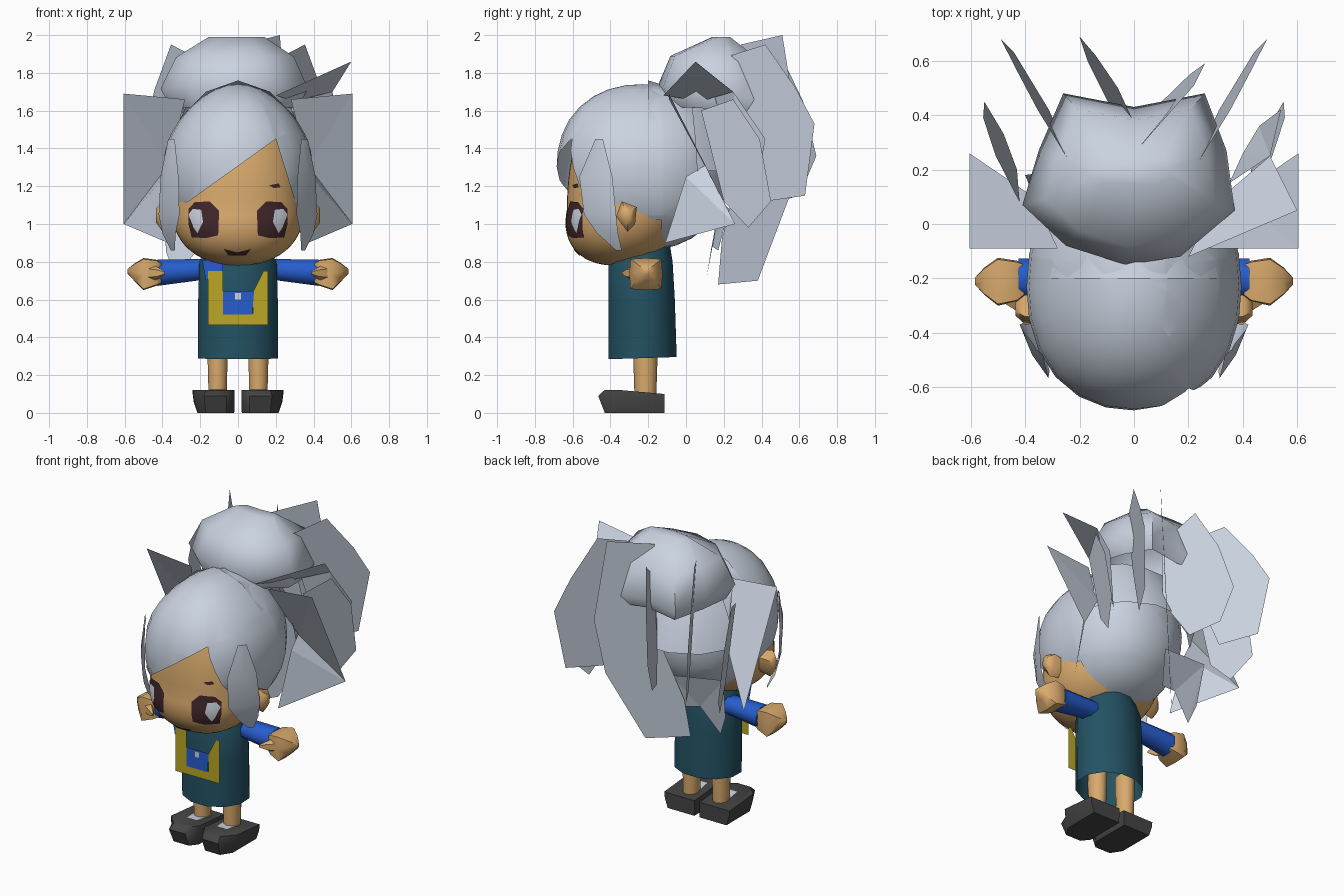
import bpy, bmesh, math
from mathutils import Vector

if "Cube" in bpy.data.objects:
    bpy.data.objects.remove(bpy.data.objects["Cube"])


def mat(name, r, g, b):
    m = bpy.data.materials.new(name)
    m.diffuse_color = (r, g, b, 1)
    m.use_nodes = True
    m.node_tree.nodes["Principled BSDF"].inputs["Base Color"].default_value = m.diffuse_color
    return m


HAIR = mat("silver_hair", .59, .65, .75)
SKIN = mat("tan_skin", .69, .40, .15)
TEAL = mat("teal_cloth", .017, .085, .125)
BLUE = mat("blue_cloth", .02, .11, .62)
GOLD = mat("gold_cloth", .50, .39, .018)
SHOE = mat("dark_leather", .06, .06, .06)
BROWN = mat("dark_brown", .055, .02, .024)
WHITE = mat("pale_grey", .62, .67, .75)


def finish(name, bm, material, smooth=True, fix=True):
    if fix:
        bmesh.ops.recalc_face_normals(bm, faces=bm.faces)
    me = bpy.data.meshes.new(name)
    bm.to_mesh(me)
    bm.free()
    me.materials.append(material)
    ob = bpy.data.objects.new(name, me)
    bpy.context.collection.objects.link(ob)
    if smooth:
        bpy.ops.object.select_all(action='DESELECT')
        ob.select_set(True)
        bpy.context.view_layer.objects.active = ob
        bpy.ops.object.shade_smooth_by_angle(angle=math.radians(55))
    return ob


def blob(c, r, p, seg, rings):
    """Rounded ellipsoid; p above 2 makes it boxier."""
    bm = bmesh.new()
    bmesh.ops.create_uvsphere(bm, u_segments=seg, v_segments=rings, radius=1)
    for v in bm.verts:
        n = sum(abs(k) ** p for k in v.co) ** (1 / p)
        v.co = Vector(c[i] + r[i] * v.co[i] / n for i in range(3))
    return bm


def loft(name, rings, material, caps=(True, True), closed=True):
    """Skin a list of rings (or open rows) of equal length."""
    bm = bmesh.new()
    rows = [[bm.verts.new(p) for p in ring] for ring in rings]
    n = len(rows[0])
    for a, b in zip(rows, rows[1:]):
        for i in range(n if closed else n - 1):
            j = (i + 1) % n
            bm.faces.new((a[i], a[j], b[j], b[i]))
    for cap, row in zip(caps, (rows[0], rows[-1])):
        if cap:
            bm.faces.new(row)
    return finish(name, bm, material)


def ring_z(x, y, z, rx, ry, n=12, slope=0):
    pts = []
    for i in range(n):
        a = 2 * math.pi * (i + .5) / n
        pts.append((x + rx * math.cos(a), y + ry * math.sin(a), z + slope * math.sin(a)))
    return pts


def ring_x(x, y, z, ry, rz, n=8, square=0):
    pts = []
    for i in range(n):
        a = 2 * math.pi * (i + (0 if square else .5)) / n
        c, s = math.cos(a), math.sin(a)
        k = max(abs(c), abs(s)) ** -square
        pts.append((x, y + ry * c * k, z + rz * s * k))
    return pts


def sheet(name, pts, material, s=1):
    """Thin polygon, optionally mirrored in x."""
    bm = bmesh.new()
    f = bm.faces.new([bm.verts.new((s * x, y, z)) for x, y, z in pts])
    if s < 0:
        f.normal_flip()
    bmesh.ops.triangulate(bm, faces=[f])
    return finish(name, bm, material, False, False)


def fin(name, x0, y0, k, lean, pts, s=1):
    """Upright hair blade given in y, z; x follows y and leans a little with z."""
    sheet(name, [(x0 + k * (y - y0) + lean * (z - 1.5), y, z) for y, z in pts], HAIR, s)


# head: tall above the eye line, short and pushed forward at the chin
FC, FR, FP, UP, DOWN, SHEAR = (0, -.31, 1.08), (.35, .32, 1), 2.2, .62, .30, .2
bm = blob(FC, FR, FP, 40, 28)
for v in bm.verts:
    d = v.co.z - FC[2]
    d *= UP if d > 0 else DOWN
    v.co.z = FC[2] + d
    v.co.y += SHEAR * min(0, d)
finish("head", bm, SKIN)


def face_y(x, z):
    d = z - FC[2]
    k = 1 - abs(x / FR[0]) ** FP - abs(d / (UP if d > 0 else DOWN)) ** FP
    return FC[1] - FR[1] * max(k, 0) ** (1 / FP) + SHEAR * min(0, d)


def decal(name, outline, material, lift):
    """Thin patch that follows the curve of the face."""
    cx = sum(p[0] for p in outline) / len(outline)
    cz = sum(p[1] for p in outline) / len(outline)
    fine = []
    for p, q in zip(outline, outline[1:] + outline[:1]):
        fine += [(p[0] + (q[0] - p[0]) * t / 3, p[1] + (q[1] - p[1]) * t / 3) for t in range(3)]
    bm = bmesh.new()
    rows = []
    for t in (.02, .25, .5, .75, 1):
        row = []
        for x, z in fine:
            px, pz = cx + (x - cx) * t, cz + (z - cz) * t
            row.append(bm.verts.new((px, face_y(px, pz) - lift, pz)))
        rows.append(row)
    n = len(fine)
    for a, b in zip(rows, rows[1:]):
        for i in range(n):
            j = (i + 1) % n
            bm.faces.new((a[i], a[j], b[j], b[i]))
    bm.faces.new(rows[0])
    bmesh.ops.recalc_face_normals(bm, faces=bm.faces)
    if sum(f.normal.y for f in bm.faces) > 0:
        bmesh.ops.reverse_faces(bm, faces=bm.faces)
    finish(name, bm, material, True, False)


# eyes, brow, mouth, ears
EAR = ((-.37, 1.04), (-.34, 1.12), (-.26, 1.09), (-.27, 1.0), (-.31, .96))
for s, side in ((1, "right"), (-1, "left")):
    decal("eye_" + side, [(s * x, z) for x, z in (
        (.105, .94), (.17, .925), (.245, .93), (.262, 1.0), (.262, 1.08), (.23, 1.115),
        (.15, 1.12), (.10, 1.07))], BROWN, .006)
    decal("eye_glint_" + side, [(s * x, z) for x, z in (
        (.215, .95), (.235, .98), (.262, 1.05), (.24, 1.08), (.195, 1.075), (.185, 1.01))], WHITE, .011)
    loft("ear_" + side, [[(s * x, -.31 + (y + .31) * k, 1.05 + (z - 1.05) * k) for y, z in EAR]
                         for x, k in ((.30, .8), (.40, 1), (.435, .45))], SKIN)
decal("brow", [(.165, 1.205), (.19, 1.19), (.225, 1.195), (.215, 1.215)], BROWN, .006)
decal("mouth", [(-.075, .868), (-.05, .832), (.04, .832), (.07, .868), (.03, .848), (-.035, .848)], BROWN, .006)

# hair cap with a diagonal fringe cut out of its front
bm = blob((0, -.23, 1.30), (.395, .455, .44), 2.2, 24, 16)
for v in bm.verts:
    v.co.x *= 1 - .25 * (max(0, v.co.z - 1.3) / .44) ** 2
A, B = Vector((.20, 0, 1.45)), Vector((.33, 0, 1.03))
nA = Vector((-.38, 0, .53)).normalized()
nB = Vector((A.z - B.z, 0, B.x - A.x)).normalized()
for co, no in ((A, nA), (A, nB), (Vector((0, -.13, 0)), Vector((0, 1, 0))),
               (Vector((0, 0, 1.02)), Vector((0, 0, 1)))):
    bmesh.ops.bisect_plane(bm, geom=bm.verts[:] + bm.edges[:] + bm.faces[:], plane_co=co, plane_no=no)
gone = []
for f in bm.faces:
    c = f.calc_center_median()
    fringe = c.y < -.3 and (c - A).dot(nA) < 0 and (c - A).dot(nB) < 0
    if fringe or (c.y < -.13 and c.z < 1.02):
        gone.append(f)
bmesh.ops.delete(bm, geom=gone, context='FACES')
finish("hair_cap", bm, HAIR)

# band where the cap meets the bun
loft("hair_band", [[(x, y, z - dz) for x, z in (
    (-.37, 1.42), (-.30, 1.57), (-.17, 1.70), (0, 1.76), (.17, 1.70), (.30, 1.57), (.37, 1.42))]
    for y, dz in ((-.20, 0), (-.10, .03))], HAIR, (False, False), False)

# top bun: faceted open dome with two corners at the back
BUN = ((-.41, .07), (-.25, -.08), (-.03, -.15), (.17, -.12), (.37, .05), (.34, .27),
       (.26, .48), (0, .43), (-.26, .48), (-.35, .27))
loft("hair_bun", [[(x * k, .19 + (y - .19) * ky, z - drop * max(0, y)) for x, y in BUN]
                  for k, ky, z, drop in ((.86, .86, 1.62, .1), (1, 1, 1.73, .2), (.8, .8, 1.89, .1),
                                         (.38, .15, 1.99, 0))], HAIR, (False, True))

# flared layer of hair behind the cap
loft("back_flap", [[(rx * math.cos(math.radians(a)), cy + ry * math.sin(math.radians(a)), z)
                    for a in (10, 45, 75, 105, 135, 170)]
                   for z, cy, rx, ry in ((1.62, 0, .28, .18), (1.45, .0, .36, .28), (1.28, 0, .39, .34))],
     HAIR, (False, False), False)

# loose hair sheets, mirrored pairs
for s, side in ((1, "right"), (-1, "left")):
    loft("side_lock_" + side, [[(s * x, y, z) for x, y in row] for z, row in (
        (1.45, ((.335, -.48), (.36, -.46), (.37, -.44))),
        (1.25, ((.315, -.565), (.375, -.48), (.41, -.39))),
        (1.05, ((.31, -.54), (.375, -.46), (.42, -.37))),
        (.95, ((.33, -.47), (.37, -.41), (.40, -.36))),
        (.86, ((.335, -.37), (.345, -.355), (.355, -.34))))], HAIR, (False, False), False)
    # panel sweeping from the temple out to the side, in two facets
    sheet("side_panel_" + side, [(.605, -.09, 1.69), (.605, .26, 1.0), (.37, .10, 1.31), (.28, -.09, 1.66)], HAIR, s)
    sheet("side_fold_" + side, [(.605, .26, 1.0), (.37, -.11, .90), (.39, 0, 1.25), (.37, .10, 1.31)], HAIR, s)
    fin("outer_tail_" + side, .2, .2, .6, .05, (
        (.20, 1.88), (.42, 1.95), (.58, 1.72), (.68, 1.53), (.63, 1.15), (.42, 1.12), (.30, 1.45)), s)
    fin("lower_tail_" + side, .42, .1, .48, .1, (
        (.08, 1.60), (.25, 1.66), (.39, 1.45), (.45, 1.12), (.33, .98), (.20, 1.12)), s)

# single hair sheets
fin("tail_middle", 0, .29, .87, .06, (
    (.29, 1.95), (.51, 2.0), (.59, 1.5), (.55, 1.15), (.38, .70), (.17, .68), (.19, .92), (.30, 1.35)))
fin("tail_inner", -.06, .44, -.52, .08, (
    (.30, 1.75), (.50, 1.90), (.62, 1.65), (.69, 1.36), (.60, 1.15), (.42, 1.10), (.28, 1.35)))
sheet("spike", [(.20, -.12, 1.68), (.60, .05, 1.86), (.50, .25, 1.70), (.30, .08, 1.65)], HAIR)
sheet("spike_drape", [(.35, .15, 1.68), (.50, .25, 1.70), (.54, .42, 1.45), (.46, .36, 1.10), (.40, .26, 1.3)], HAIR)
sheet("nape_hair", [(-.40, .18, 1.12), (-.05, .23, 1.08), (-.08, .17, .86),
                    (-.20, .14, .88), (-.33, .11, .72), (-.38, .13, .85)], HAIR)

# dress
loft("dress", [ring_z(0, -.23, .29, .218, .187, 12, .006), ring_z(0, -.235, .60, .218, .182),
               ring_z(0, -.24, .80, .212, .175), ring_z(0, -.235, .89, .15, .155)], TEAL, (False, True))

# satchel panel with pocket and button
for nm, pts, m, y in (
        ("satchel_base", ((-.16, .465), (.16, .465), (.16, .525), (-.16, .525)), GOLD, -.422),
        ("satchel_left", ((-.16, .525), (-.08, .525), (-.08, .75), (-.16, .75)), GOLD, -.422),
        ("satchel_right", ((.08, .525), (.16, .525), (.16, .75), (.135, .75), (.08, .64)), GOLD, -.422),
        ("pocket", ((-.08, .52), (.075, .52), (.085, .645), (-.08, .645)), BLUE, -.426),
        ("button", ((-.015, .60), (.015, .60), (.015, .635), (-.015, .635)), WHITE, -.430),
        ("shoulder_patch", ((-.17, .70), (-.08, .75), (-.08, .81), (-.19, .81)), BLUE, -.416)):
    sheet(nm, [(x, y, z) for x, z in pts], m)

# arms, hands, legs, shoes
for s, side in ((1, "right"), (-1, "left")):
    loft("sleeve_" + side, [ring_x(s * x, -.20, z, ry, rz) for x, z, ry, rz in (
        (.12, .76, .065, .06), (.22, .757, .072, .062), (.425, .742, .08, .075))], BLUE)
    loft("hand_" + side, [ring_x(s * x, y, z, ry, rz, 8, .8) for x, y, z, ry, rz in (
        (.405, -.205, .74, .06, .055), (.43, -.21, .742, .075, .068), (.50, -.212, .735, .088, .085),
        (.55, -.21, .745, .05, .045), (.585, -.21, .75, .012, .012))], SKIN)
    loft("thumb_" + side, [ring_x(s * x, y, .74, r, r, 6) for x, y, r in (
        (.48, -.25, .045), (.43, -.29, .035), (.39, -.33, .01))], SKIN)
    loft("leg_" + side, [ring_z(s * .108, -.215, z, r, r * 1.15, 10) for z, r in (
        (.08, .05), (.30, .056), (.40, .056))], SKIN)
    loft("shoe_" + side, [[(s * x, y, z) for x, y, z in (
        (a, -.115, h0), (b, -.115, h0), (b, -.36, h1), (c, t, h2), (d, t, h2), (a, -.38, h1))]
        for a, b, c, d, t, h0, h1, h2 in (
            (.02, .215, .17, .06, -.43, 0, 0, 0),
            (.018, .235, .18, .06, -.465, .06, .07, .09),
            (.018, .24, .17, .07, -.43, .10, .122, .122))], SHOE)
    sheet("sock_top_" + side, [(.07, -.33, .124), (.15, -.33, .124), (.16, -.21, .116), (.055, -.21, .116)], WHITE, s)
